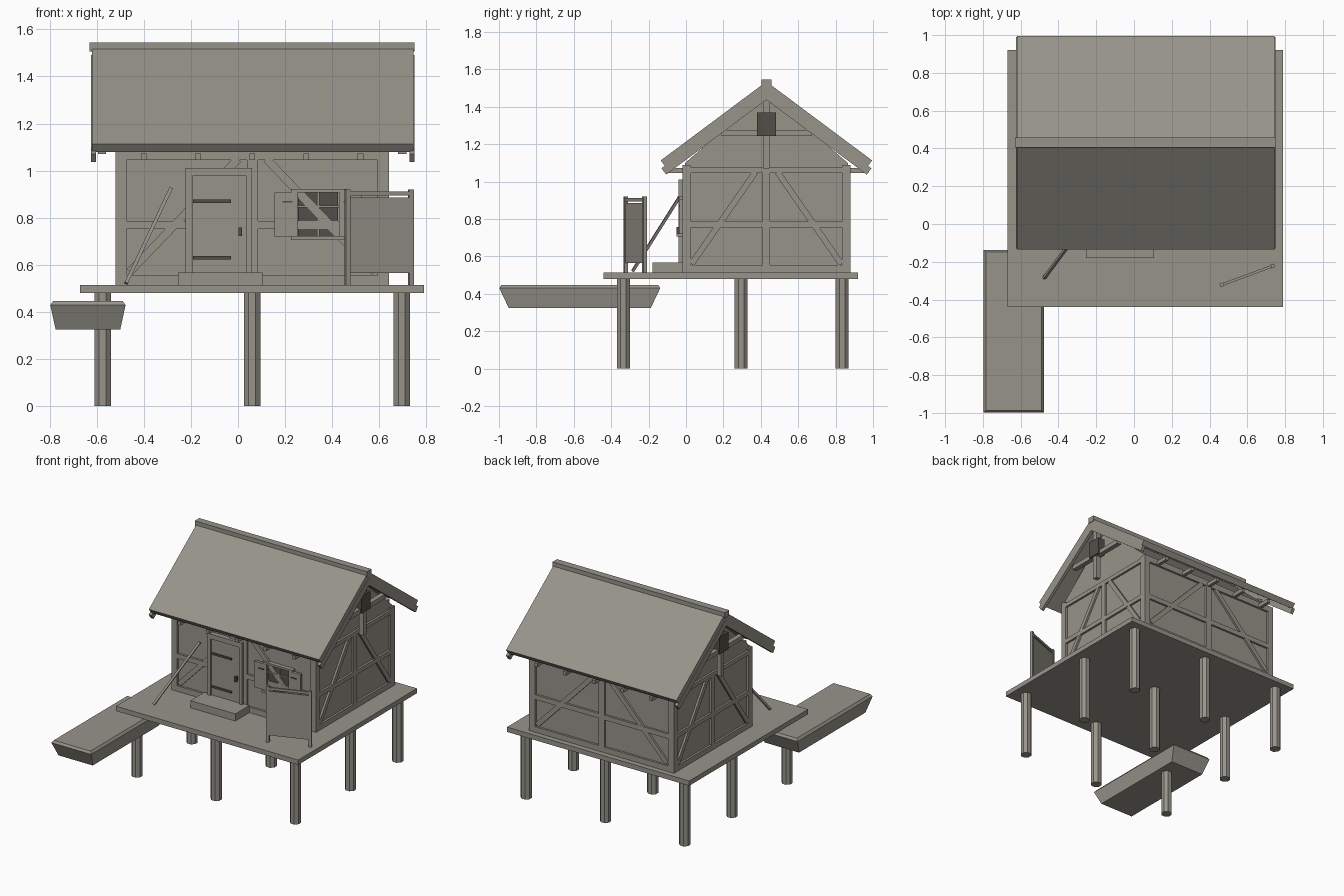
import bpy, bmesh, math
from mathutils import Vector, Matrix

cube = bpy.data.objects.get("Cube")
if cube:
    bpy.data.objects.remove(cube, do_unlink=True)


def material(name, rgb):
    m = bpy.data.materials.new(name)
    m.use_nodes = True
    m.diffuse_color = (*rgb, 1)
    m.node_tree.nodes["Principled BSDF"].inputs["Base Color"].default_value = (*rgb, 1)
    return m


WOOD = material("weathered_wood", (0.31, 0.295, 0.255))
DARK = material("dark_opening", (0.085, 0.078, 0.065))


def finish(name, bm, mat=WOOD):
    bmesh.ops.recalc_face_normals(bm, faces=bm.faces)
    me = bpy.data.meshes.new(name)
    bm.to_mesh(me)
    bm.free()
    me.materials.append(mat)
    ob = bpy.data.objects.new(name, me)
    bpy.context.collection.objects.link(ob)
    return ob


def box(name, x, y, z, mat=WOOD):
    """Box from (min, max) pairs."""
    bm = bmesh.new()
    size = Matrix.Diagonal((x[1] - x[0], y[1] - y[0], z[1] - z[0], 1))
    mid = Matrix.Translation((sum(x) / 2, sum(y) / 2, sum(z) / 2))
    bmesh.ops.create_cube(bm, size=1, matrix=mid @ size)
    return finish(name, bm, mat)


def beam(name, a, b, normal, width, depth):
    """Board from a to b whose thin side faces along normal."""
    a, b = Vector(a), Vector(b)
    along = (b - a).normalized()
    side = Vector(normal).cross(along).normalized()
    up = along.cross(side)
    rot = Matrix((along, side, up)).transposed().to_4x4()
    bm = bmesh.new()
    bmesh.ops.create_cube(bm, size=1, matrix=Matrix.Translation((a + b) / 2) @ rot
                          @ Matrix.Diagonal(((b - a).length, width, depth, 1)))
    return finish(name, bm)


def prism(name, profile, x0, x1):
    """Extrude a (y, z) outline along x."""
    bm = bmesh.new()
    face = bm.faces.new([bm.verts.new((x0, y, z)) for y, z in profile])
    ext = bmesh.ops.extrude_face_region(bm, geom=[face])
    bmesh.ops.translate(bm, vec=(x1 - x0, 0, 0),
                        verts=[v for v in ext["geom"] if isinstance(v, bmesh.types.BMVert)])
    return finish(name, bm)


# Platform and its nine octagonal stilts
FLOOR = 0.515
box("platform", (-0.67, 0.79), (-0.44, 0.92), (0.48, FLOOR))
for px in (-0.575, 0.06, 0.695):
    for py in (-0.335, 0.295, 0.835):
        bm = bmesh.new()
        bmesh.ops.create_cone(bm, cap_ends=True, segments=8, radius1=0.038, radius2=0.038,
                              depth=0.48, matrix=Matrix.Translation((px, py, 0.24))
                              @ Matrix.Rotation(math.pi / 8, 4, "Z"))
        finish("stilt", bm)

# Flat-topped boat: stacked rectangular sections bridged together
bm = bmesh.new()
rings = []
for hx, hy, z in ((0.137, 0.38, 0.325), (0.16, 0.43, 0.43), (0.147, 0.42, 0.447)):
    rings.append([bm.verts.new((-0.637 + sx * hx, -0.568 + sy * hy, z))
                  for sx, sy in ((-1, -1), (1, -1), (1, 1), (-1, 1))])
for lo, hi in zip(rings, rings[1:]):
    for i in range(4):
        j = (i + 1) % 4
        bm.faces.new((lo[i], lo[j], hi[j], hi[i]))
bm.faces.new(rings[0])
bm.faces.new(rings[-1])
finish("boat", bm)

# House body with gables
X0, X1, Y0, Y1 = -0.52, 0.64, -0.02, 0.88
MID, YC, XC = 0.77, 0.43, 0.06
IN = 0.015
prism("house_walls", [(Y0 + IN, FLOOR), (Y1 - IN, FLOOR), (Y1 - IN, 1.1), (YC, 1.475),
                      (Y0 + IN, 1.1)], X0 + IN, X1 - IN)
for cx in ((X0, X0 + 0.047), (X1 - 0.047, X1)):
    for cy in ((Y0, Y0 + 0.047), (Y1 - 0.047, Y1)):
        box("corner_post", cx, cy, (FLOOR, 1.085))

# Timber framing on front and back
for y, n in ((Y0, -1), (Y1, 1)):
    lay = tuple(sorted((y, y - n * 0.03)))
    box("long_sill", (X0, X1), lay, (FLOOR, 0.555))
    box("long_plate", (X0, X1), lay, (1.045, 1.09))
    box("middle_post", (0.038, 0.085), lay, (FLOOR, 1.06))
    if n > 0:
        box("middle_rail", (X0, X1), lay, (0.752, 0.787))
    else:
        box("left_rail", (0.085, X1), lay, (0.752, 0.787))
        box("right_rail", (X0, -0.22), lay, (0.752, 0.787))
    for s in (-1, 1):
        beam("long_brace", (XC + s * 0.06, y - n * 0.012, 1.05),
             (XC + s * 0.52, y - n * 0.012, 0.57), (0, 1, 0), 0.034, 0.022)

# Timber framing, collar, king post and vent on both gable ends
for x, n in ((X0, -1), (X1, 1)):
    lay = tuple(sorted((x, x - n * 0.03)))
    box("gable_sill", lay, (Y0, Y1), (FLOOR, 0.555))
    box("gable_plate", lay, (Y0, Y1), (1.045, 1.075))
    box("gable_rail", lay, (Y0, Y1), (0.755, 0.787))
    box("gable_post", lay, (0.41, 0.45), (FLOOR, 1.06))
    for s in (-1, 1):
        beam("gable_brace", (x - n * 0.012, YC + s * 0.06, 1.05),
             (x - n * 0.012, YC + s * 0.4, 0.56), (1, 0, 0), 0.032, 0.022)
    out = tuple(sorted((x + n * 0.04, x + n * 0.075)))
    box("collar_beam", out, (0.19, 0.67), (1.243, 1.275))
    box("king_post", out, (0.413, 0.447), (1.07, 1.48))
    vent = tuple(sorted((x + n * 0.03, x + n * 0.085)))
    box("gable_vent", vent, (0.38, 0.48), (1.245, 1.37), DARK)

# Tie beams poking out under the eaves
for i in range(7):
    bx = -0.63 + 0.23 * i
    w = 0.012
    if 0 < i < 6:
        box("tie_beam", (bx - w, bx + w), (-0.105, 0.975), (1.045, 1.072))

# Roof: slabs, bargeboards and ridge cap, mirrored about the ridge
def slope(name, s, x0, x1, drop, thick, reach):
    d = Vector((0.56, -0.418)).normalized()
    n = Vector((-d.y, d.x))
    top = Vector((0, 1.535)) - Vector((0, drop))
    end = top + d * reach
    low = Vector((0, top.y - thick / n.y))
    pts = [top, end, end - n * thick, low]
    prism(name, [(YC + s * p.x, p.y) for p in pts], x0, x1)


for s in (-1, 1):
    slope("roof_slab", s, -0.62, 0.745, 0, 0.042, 0.705)
    for bx in (-0.624, 0.727):
        slope("bargeboard", s, bx, bx + 0.022, 0.045, 0.042, 0.70)
box("ridge_cap", (-0.63, 0.75), (0.405, 0.457), (1.505, 1.545))

# Door with frame, strap hinges, handle and step
box("door_panel", (-0.195, 0.04), (-0.027, 0.0), (0.55, 0.977))
box("door_lintel", (-0.222, 0.04), (-0.04, 0.0), (0.977, 1.012))
box("door_jamb", (-0.222, -0.193), (-0.04, 0.0), (FLOOR, 0.98))
box("door_jamb", (0.036, 0.06), (-0.04, 0.0), (FLOOR, 1.012))
for z in (0.63, 0.87):
    box("door_hinge", (-0.19, -0.03), (-0.035, -0.02), (z - 0.007, z + 0.007), DARK)
box("door_handle", (0.003, 0.017), (-0.05, -0.02), (0.722, 0.758), DARK)
box("door_step", (-0.255, 0.105), (-0.18, Y0), (FLOOR, 0.567))

# Window with dark panes, bars, sill and open shutters
for x in ((0.255, 0.335), (0.347, 0.425)):
    for z in ((0.722, 0.752), (0.787, 0.843), (0.853, 0.908)):
        box("window_pane", x, (-0.014, -0.004), z, DARK)
box("window_bar", (0.335, 0.347), (-0.022, -0.004), (0.72, 0.91))
box("window_bar", (0.25, 0.43), (-0.022, -0.004), (0.843, 0.853))
box("window_lintel", (0.225, 0.46), (-0.035, 0.0), (0.908, 0.922))
box("window_sill", (0.225, 0.46), (-0.05, 0.0), (0.706, 0.722))
for x, hx in (((0.155, 0.252), 0.21), ((0.428, 0.525), 0.47)):
    box("window_shutter", x, (-0.036, -0.015), (0.72, 0.908))
    box("shutter_hinge", (hx - 0.022, hx + 0.022), (-0.041, -0.03), (0.864, 0.872), DARK)

# Drying frame with stretched panel
a, b = Vector((0.465, -0.322, 0)), Vector((0.735, -0.222, 0))
side = Vector((-0.1, 0.27, 0)).normalized()
for p in (a, b):
    beam("rack_post", p + Vector((0, 0, FLOOR)), p + Vector((0, 0, 0.92)), side, 0.02, 0.02)
for p, q, z, w in ((a, b, 0.903, 0.018), (a, b, 0.725, 0.32)):
    beam("rack_bar" if w < 0.1 else "rack_panel", p + Vector((0, 0, z)),
         q + Vector((0, 0, z)), side, w, 0.014 if w < 0.1 else 0.008)

# Pole leaning on the wall
beam("leaning_pole", (-0.475, -0.285, 0.522), (-0.285, -0.03, 0.925), (0, 1, 0), 0.015, 0.015)
